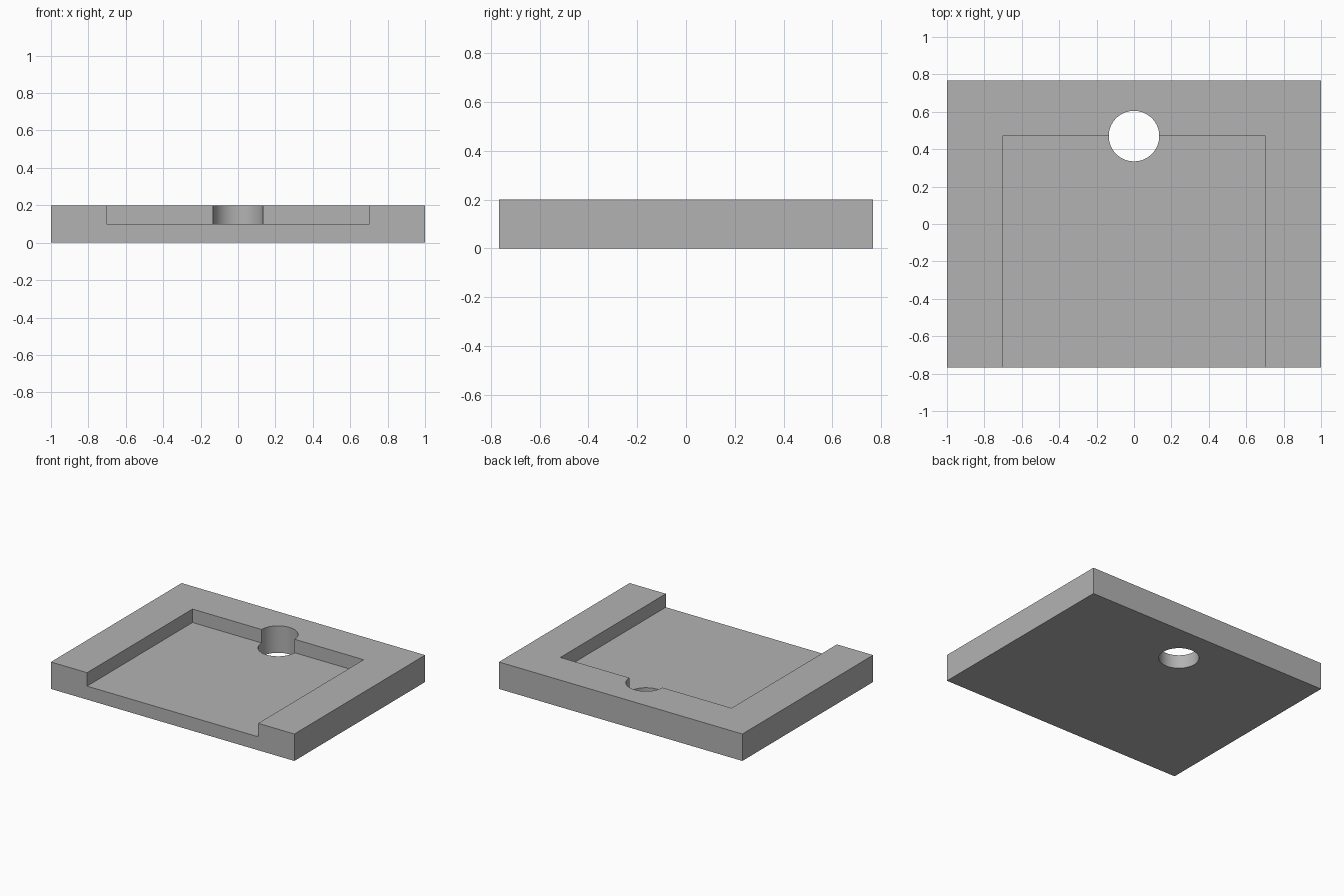
import bpy
import math

default_cube = bpy.data.objects.get("Cube")
if default_cube:
    bpy.data.objects.remove(default_cube, do_unlink=True)

HALF_DEPTH = 0.767
HEIGHT = 0.2
POCKET_FLOOR = 0.1
POCKET_HALF_WIDTH = 0.703
POCKET_BACK = 0.47
HOLE_RADIUS = 0.135

grey = bpy.data.materials.new("plain grey")
grey.use_nodes = True
colour = (0.45, 0.45, 0.45, 1)
grey.diffuse_color = colour
grey.node_tree.nodes["Principled BSDF"].inputs["Base Color"].default_value = colour


def box(name, low, high):
    """Axis-aligned box between two corners."""
    centre = [(a + b) / 2 for a, b in zip(low, high)]
    bpy.ops.mesh.primitive_cube_add(size=1, location=centre)
    obj = bpy.context.object
    obj.name = name
    obj.scale = [b - a for a, b in zip(low, high)]
    bpy.ops.object.transform_apply(location=True, rotation=False, scale=True)
    obj.data.materials.append(grey)
    return obj


def cut(target, cutter):
    """Subtract the cutter from the target, then remove the cutter."""
    cutter.hide_render = True
    mod = target.modifiers.new("cut", "BOOLEAN")
    mod.operation = "DIFFERENCE"
    mod.solver = "EXACT"
    mod.object = cutter
    bpy.ops.object.select_all(action="DESELECT")
    target.select_set(True)
    bpy.context.view_layer.objects.active = target
    bpy.ops.object.modifier_apply(modifier=mod.name)
    bpy.data.objects.remove(cutter, do_unlink=True)


# Base plate
plate = box("base_plate", (-1, -HALF_DEPTH, 0), (1, HALF_DEPTH, HEIGHT))

# Shallow pocket, open at the front and top
pocket = box("pocket_cutter",
             (-POCKET_HALF_WIDTH, -HALF_DEPTH - 0.2, POCKET_FLOOR),
             (POCKET_HALF_WIDTH, POCKET_BACK, HEIGHT + 0.2))
cut(plate, pocket)

# Round through hole centred on the pocket's back wall
bpy.ops.mesh.primitive_cylinder_add(vertices=96, radius=HOLE_RADIUS, depth=1,
                                    location=(0, POCKET_BACK, HEIGHT / 2))
hole = bpy.context.object
hole.name = "hole_cutter"
hole.data.materials.append(grey)
cut(plate, hole)

# Smooth hole wall, crisp edges elsewhere
bpy.ops.object.shade_smooth_by_angle(angle=math.radians(30))
